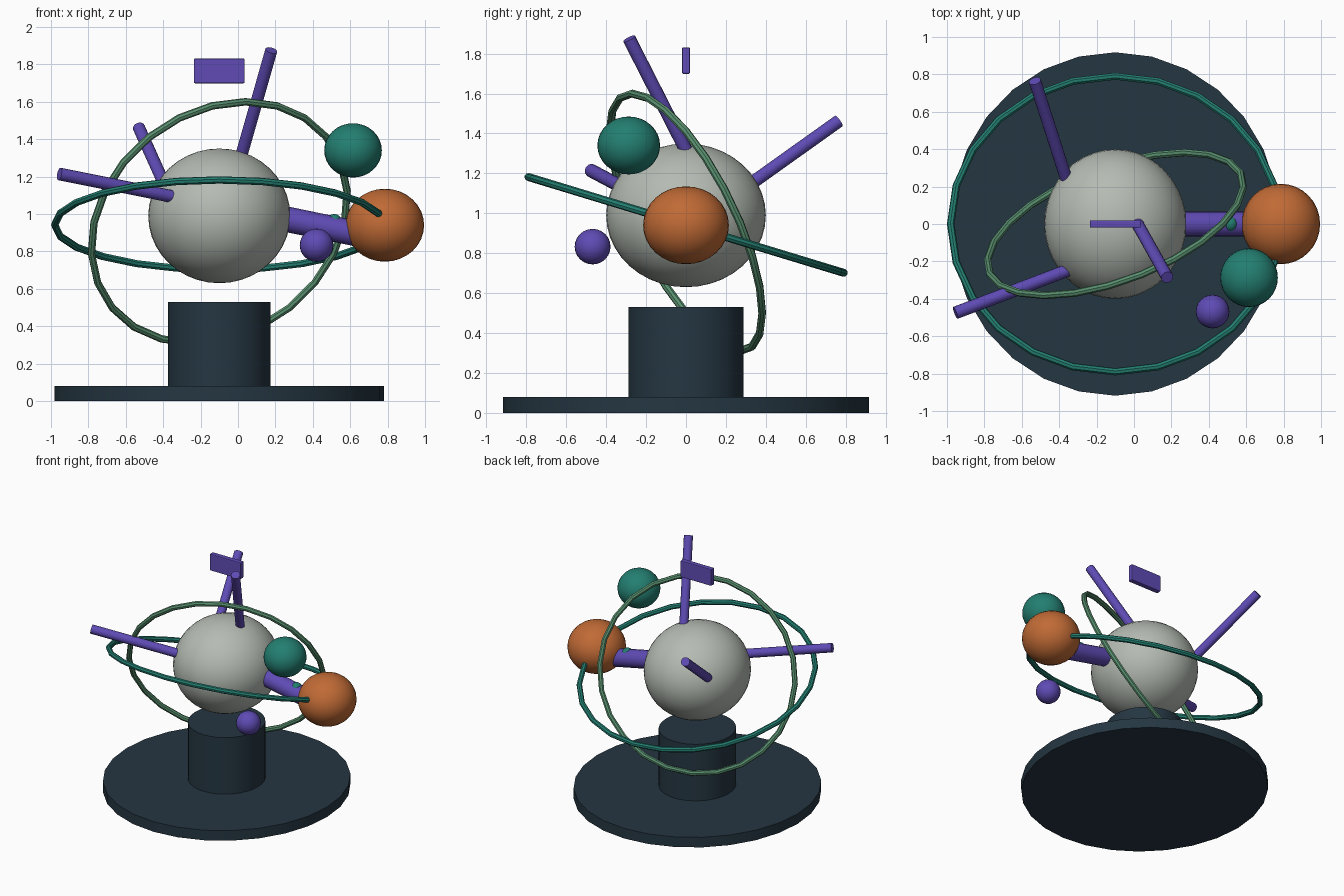
import bpy, math
from mathutils import Vector

if "Cube" in bpy.data.objects:
    bpy.data.objects.remove(bpy.data.objects["Cube"])


def material(name, rgb):
    m = bpy.data.materials.new(name)
    m.diffuse_color = (*rgb, 1)
    m.use_nodes = True
    m.node_tree.nodes["Principled BSDF"].inputs["Base Color"].default_value = m.diffuse_color
    return m


NAVY = material("dark_navy", (0.018, 0.037, 0.054))
GREY = material("pale_grey", (0.46, 0.50, 0.45))
PURPLE = material("purple", (0.115, 0.07, 0.46))
TEAL = material("teal", (0.017, 0.21, 0.165))
SAGE = material("sage_green", (0.10, 0.28, 0.16))
ORANGE = material("orange", (0.53, 0.145, 0.036))


def finish(name, mat, smooth=True):
    ob = bpy.context.object
    ob.name = name
    ob.data.materials.append(mat)
    bpy.ops.object.transform_apply(location=False, rotation=False, scale=True)
    if smooth:
        bpy.ops.object.shade_smooth_by_angle(angle=math.radians(40))
    return ob


def ball(name, mat, centre, radii, segs=32):
    bpy.ops.mesh.primitive_uv_sphere_add(segments=segs, ring_count=segs // 2, location=centre)
    bpy.context.object.scale = radii
    finish(name, mat)


def drum(name, mat, z0, z1, rx, ry, sides):
    bpy.ops.mesh.primitive_cylinder_add(vertices=sides, depth=1, radius=1,
                                        location=(-0.1, 0, (z0 + z1) / 2))
    bpy.context.object.scale = (rx, ry, z1 - z0)
    finish(name, mat)


def rod(name, mat, a, b, radius):
    a, b = Vector(a), Vector(b)
    bpy.ops.mesh.primitive_cylinder_add(vertices=16, depth=(b - a).length, radius=radius,
                                        location=(a + b) / 2)
    bpy.context.object.rotation_euler = (b - a).to_track_quat('Z', 'Y').to_euler()
    finish(name, mat)


def orbit(name, mat, centre, u, v, tube, sides=24):
    """Closed tube around the ellipse spanned by half-axes u and v."""
    c, u, v = Vector(centre), Vector(u), Vector(v)
    curve = bpy.data.curves.new(name, 'CURVE')
    curve.dimensions = '3D'
    curve.bevel_depth = tube
    curve.bevel_resolution = 2
    spline = curve.splines.new('POLY')
    spline.points.add(sides - 1)
    spline.use_cyclic_u = True
    for i, p in enumerate(spline.points):
        t = 2 * math.pi * i / sides
        p.co = (*(c + u * math.cos(t) + v * math.sin(t)), 1)
    ob = bpy.data.objects.new(name, curve)
    bpy.context.collection.objects.link(ob)
    bpy.ops.object.select_all(action='DESELECT')
    ob.select_set(True)
    bpy.context.view_layer.objects.active = ob
    bpy.ops.object.convert(target='MESH')
    finish(name, mat)


# Stand
drum("base_disc", NAVY, 0, 0.08, 0.88, 0.918, 28)
drum("post", NAVY, 0.08, 0.53, 0.275, 0.287, 32)

# Central globe and the balls around it
ball("globe", GREY, (-0.1, 0, 0.99), (0.38, 0.40, 0.36), 40)
ball("orange_ball", ORANGE, (0.785, 0, 0.94), (0.21, 0.215, 0.195))
ball("teal_ball", TEAL, (0.615, -0.287, 1.34), (0.154, 0.157, 0.145))
ball("purple_ball", PURPLE, (0.42, -0.468, 0.833), (0.09, 0.09, 0.089), 24)
ball("stud", TEAL, (0.515, 0, 0.96), (0.04, 0.042, 0.04), 16)

# Orbit rings
orbit("tilted_ring", TEAL, (-0.1, 0, 0.942), (0.88, 0, 0), (0, 0.79, -0.24), 0.02)
orbit("steep_ring", SAGE, (-0.1, 0, 0.955), (0.67, 0.27, 0), (0.14, -0.27, 0.645), 0.02)

# Arm to the orange ball, and the three rods
rod("arm", PURPLE, (0.26, 0, 0.972), (0.74, 0, 0.873), 0.068)
rod("left_rod", PURPLE, (-0.35, -0.246, 1.093), (-0.955, -0.475, 1.214), 0.034)
rod("back_rod", PURPLE, (-0.365, 0.25, 1.095), (-0.53, 0.765, 1.462), 0.033)
rod("top_rod", PURPLE, (0.02, -0.002, 1.32), (0.178, -0.285, 1.875), 0.033)

# Floating plate above the globe
bpy.ops.mesh.primitive_cube_add(size=1, location=(-0.1, 0, 1.765))
bpy.context.object.scale = (0.272, 0.04, 0.132)
plate = finish("plate", PURPLE, smooth=False)
bevel = plate.modifiers.new("bevel", 'BEVEL')
bevel.width = 0.006
bevel.segments = 2
